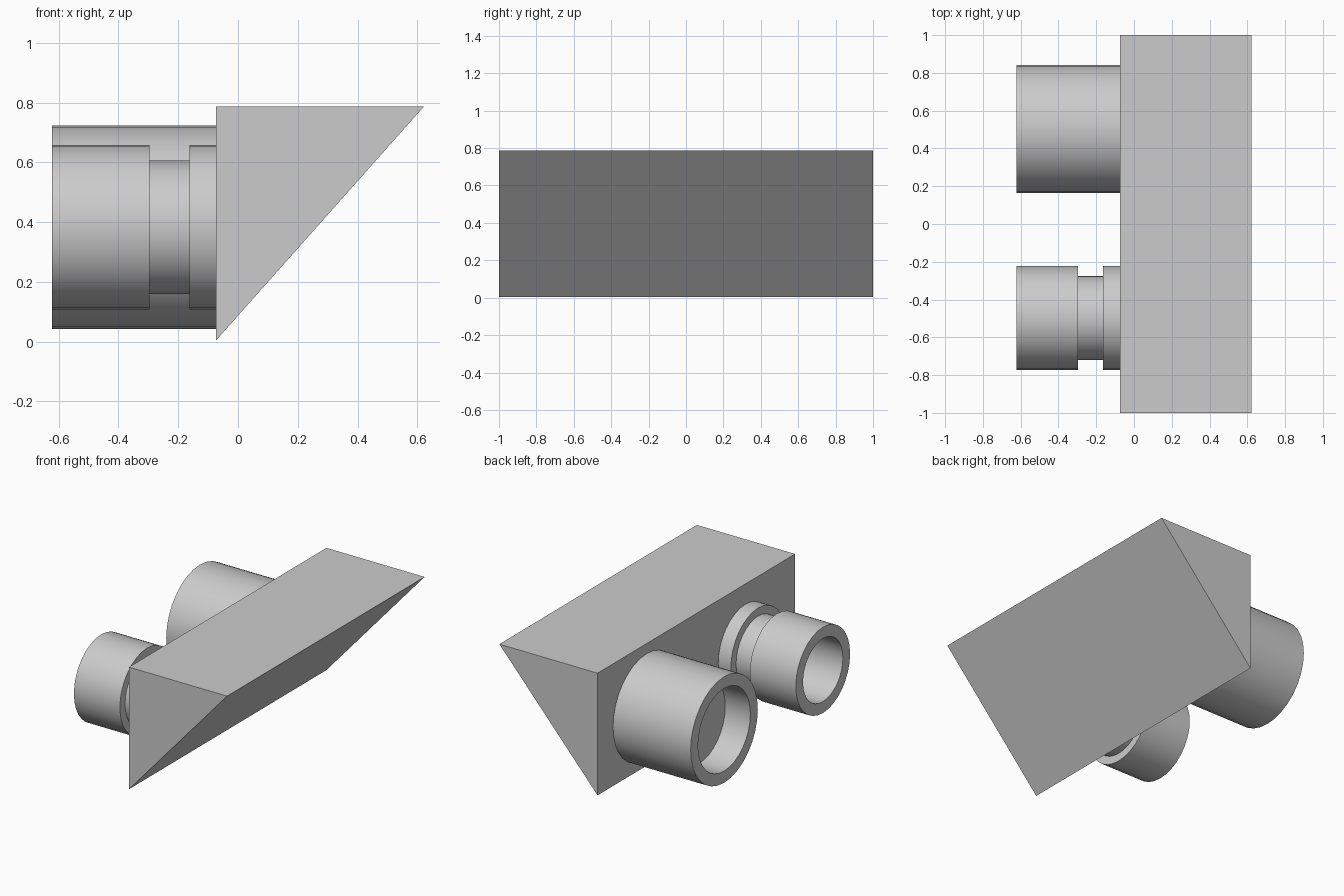
import bpy
import bmesh
import math

cube = bpy.data.objects.get("Cube")
if cube:
    bpy.data.objects.remove(cube, do_unlink=True)

grey = bpy.data.materials.new("light_grey")
grey.use_nodes = True
colour = (0.6, 0.6, 0.6, 1)
grey.diffuse_color = colour
grey.node_tree.nodes["Principled BSDF"].inputs["Base Color"].default_value = colour

FACE_X, END_X, AXIS_Z = -0.073, -0.623, 0.383
SIDES = 32


def add_object(name, bm):
    bmesh.ops.recalc_face_normals(bm, faces=bm.faces)
    mesh = bpy.data.meshes.new(name)
    bm.to_mesh(mesh)
    bm.free()
    mesh.materials.append(grey)
    obj = bpy.data.objects.new(name, mesh)
    bpy.context.collection.objects.link(obj)
    return obj


def lathe(name, y, profile):
    """Spin (x, radius) points about a sideways axis, closing both ends."""
    bm = bmesh.new()
    rings = []
    for x, r in profile:
        angles = [2 * math.pi * i / SIDES for i in range(SIDES)]
        rings.append([bm.verts.new((x, y + r * math.cos(a), AXIS_Z + r * math.sin(a)))
                      for a in angles])
    for a, b in zip(rings, rings[1:]):
        for i in range(SIDES):
            j = (i + 1) % SIDES
            bm.faces.new((a[i], a[j], b[j], b[i]))
    bm.faces.new(rings[0])
    bm.faces.new(rings[-1])
    obj = add_object(name, bm)
    bpy.ops.object.select_all(action="DESELECT")
    obj.select_set(True)
    bpy.context.view_layer.objects.active = obj
    bpy.ops.object.shade_smooth_by_angle(angle=math.radians(30))


# Long triangular prism body
bm = bmesh.new()
section = [(FACE_X, 0.005), (0.623, 0.788), (FACE_X, 0.788)]
front = bm.faces.new([bm.verts.new((x, -1, z)) for x, z in section])
back = bmesh.ops.extrude_face_region(bm, geom=[front], use_keep_orig=True)
bmesh.ops.translate(bm, vec=(0, 2, 0),
                    verts=[v for v in back["geom"] if isinstance(v, bmesh.types.BMVert)])
add_object("wedge_body", bm)

# Wide tube with a shallow bore
lathe("wide_tube", 0.503, [(FACE_X, 0.34), (END_X, 0.34),
                           (END_X, 0.265), (-0.445, 0.265)])

# Narrow tube with a groove round it and a deep bore
lathe("grooved_tube", -0.497, [(FACE_X, 0.275), (-0.163, 0.275), (-0.163, 0.223),
                               (-0.297, 0.223), (-0.297, 0.275), (END_X, 0.275),
                               (END_X, 0.202), (FACE_X - 0.005, 0.202)])
